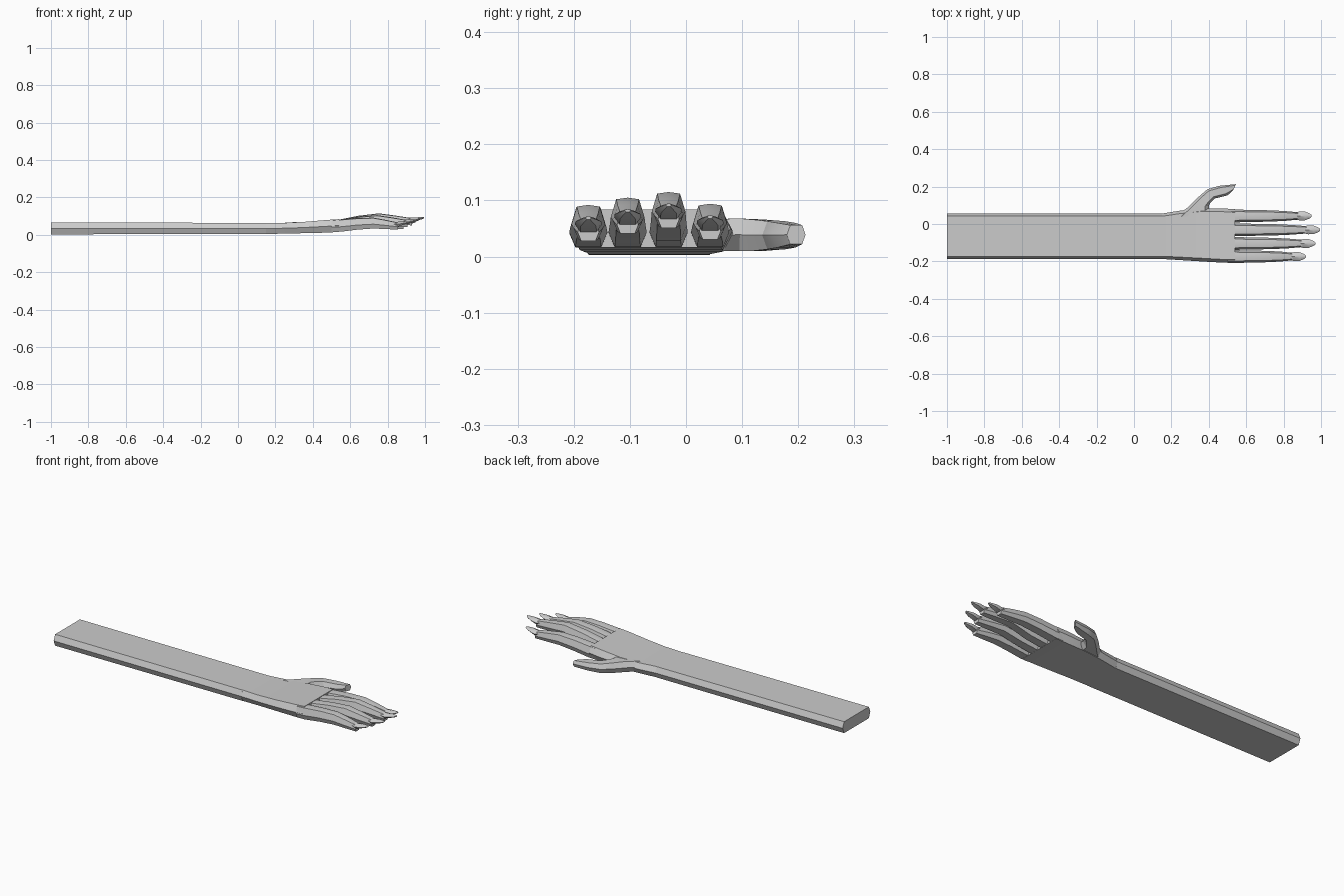
import bpy
import math

if "Cube" in bpy.data.objects:
    bpy.data.objects.remove(bpy.data.objects["Cube"])

skin = bpy.data.materials.new("plain grey")
skin.diffuse_color = (0.6, 0.6, 0.6, 1)
skin.use_nodes = True
skin.node_tree.nodes["Principled BSDF"].inputs["Base Color"].default_value = skin.diffuse_color


def loft(name, sections, inset=0.15, mid=0.5, crown=0.0, smooth=30):
    """Skin rings given as (left xy, right xy, low z, high z)."""
    verts, faces, n = [], [], 8
    for (ax, ay), (bx, by), z0, z1 in sections:
        zm = z0 + (z1 - z0) * mid
        drop = (z1 - z0) * crown
        for t, z in ((0, zm), (inset, z1 - drop), (0.5, z1), (1 - inset, z1 - drop),
                     (1, zm), (1 - inset, z0), (0.5, z0), (inset, z0)):
            verts.append((ax + (bx - ax) * t, ay + (by - ay) * t, z))
    for s in range(len(sections) - 1):
        for i in range(n):
            j = (i + 1) % n
            faces.append((s * n + i, s * n + j, s * n + n + j, s * n + n + i))
    last = (len(sections) - 1) * n
    faces += [tuple(reversed(range(n))), tuple(range(last, last + n))]
    mesh = bpy.data.meshes.new(name)
    mesh.from_pydata(verts, [], faces)
    mesh.materials.append(skin)
    obj = bpy.data.objects.new(name, mesh)
    bpy.context.collection.objects.link(obj)
    bpy.context.view_layer.objects.active = obj
    obj.select_set(True)
    bpy.ops.object.mode_set(mode='EDIT')
    bpy.ops.mesh.select_all(action='SELECT')
    bpy.ops.mesh.normals_make_consistent(inside=False)
    bpy.ops.object.mode_set(mode='OBJECT')
    bpy.ops.object.shade_smooth_by_angle(angle=math.radians(smooth))
    obj.select_set(False)
    return obj


def across(x, y_left, y_right, z0, z1):
    return (x, y_left), (x, y_right), z0, z1


# long flat forearm with bevelled sides
loft("forearm", [across(-1, 0.056, -0.187, 0.003, 0.066),
                 across(0.15, 0.056, -0.187, 0.004, 0.064)], inset=0.055)

# palm widening from the wrist
loft("palm", [across(0.15, 0.056, -0.187, 0.004, 0.064),
              across(0.25, 0.072, -0.193, 0.007, 0.064),
              across(0.36, 0.084, -0.200, 0.009, 0.070),
              across(0.48, 0.083, -0.207, 0.012, 0.080),
              across(0.54, 0.079, -0.207, 0.016, 0.084)], inset=0.06)

# thumb bending forward
loft("thumb", [((0.22, 0.04), (0.41, 0.04), 0.010, 0.066),
               ((0.29, 0.090), (0.400, 0.096), 0.010, 0.068),
               ((0.345, 0.145), (0.408, 0.112), 0.010, 0.066),
               ((0.393, 0.186), (0.430, 0.136), 0.013, 0.063),
               ((0.455, 0.204), (0.500, 0.153), 0.016, 0.060),
               ((0.545, 0.213), (0.530, 0.180), 0.022, 0.056)], inset=0.18)

# fingers arch up to the middle joint; nails point forward
for name, y, tip, top in (("index", 0.043, 0.95, 0.094), ("middle", -0.031, 0.995, 0.115),
                          ("ring", -0.104, 0.97, 0.105), ("little", -0.174, 0.92, 0.092)):
    joint = 0.74 + (tip - 0.96) * 0.4
    end = tip - 0.065
    low = top - 0.058

    def ring(x, half, z0, z1):
        return across(x, y + half, y - half, z0, z1)

    loft(name + "_finger", [ring(0.50, 0.034, 0.016, 0.080),
                            ring(0.55, 0.034, 0.017, 0.083),
                            ring(0.64, 0.032, 0.028, (0.088 + top) / 2),
                            ring(joint, 0.030, low, top),
                            ring((joint + end) / 2, 0.026, low - 0.003, top - 0.012),
                            ring(end, 0.019, low - 0.006, top - 0.026)],
         inset=0.16, mid=0.4, crown=0.05)

    nz = top - 0.034
    loft(name + "_nail", [ring(end - 0.03, 0.015, nz - 0.014, nz + 0.010),
                          ring(end, 0.024, nz - 0.014, nz + 0.012),
                          ring(end + 0.03, 0.023, nz - 0.004, nz + 0.013),
                          ring(end + 0.055, 0.013, nz + 0.003, nz + 0.014),
                          ring(tip, 0.005, nz + 0.008, nz + 0.014)],
         inset=0.2, crown=0.2)
